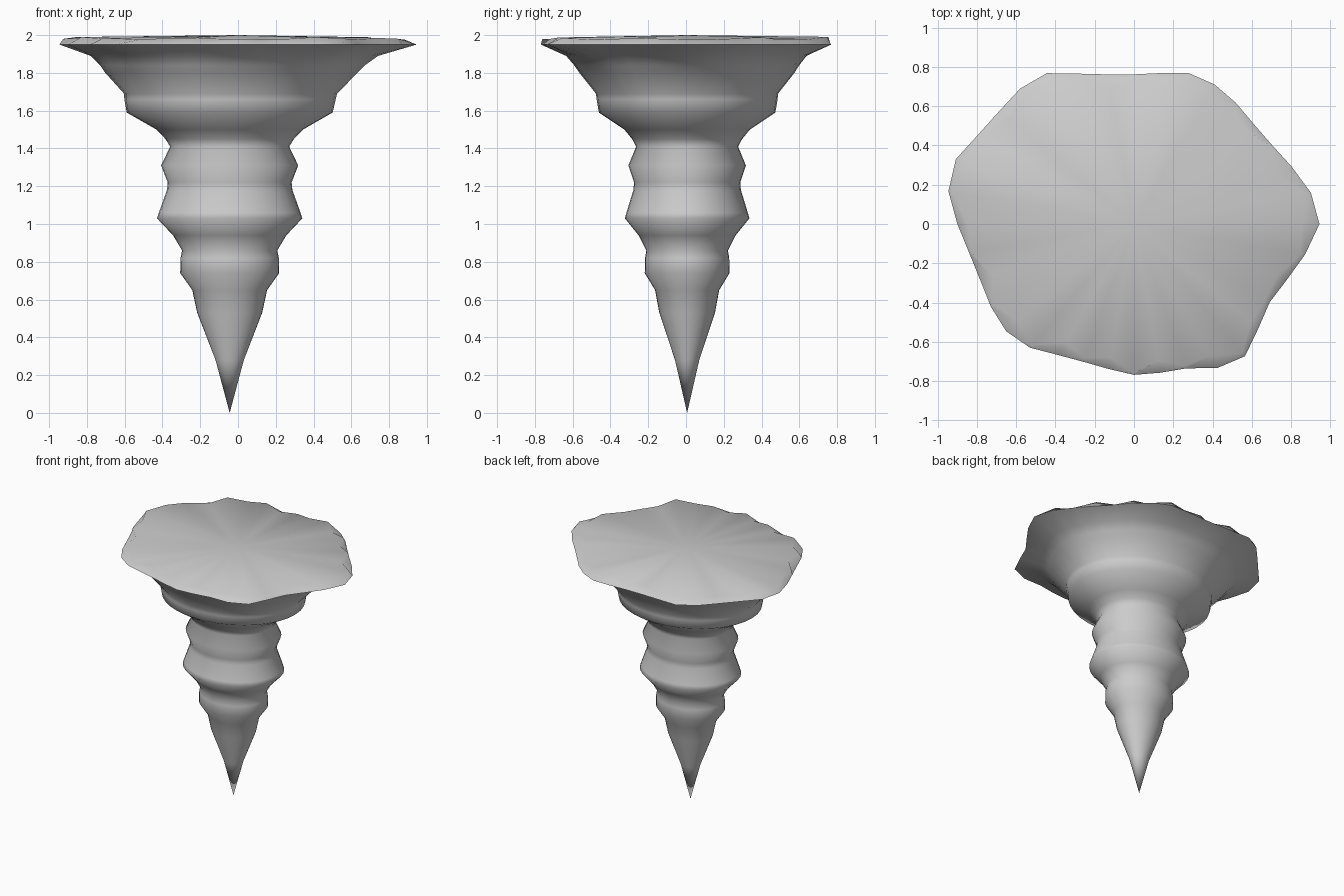
import bpy, bmesh, math, random

if "Cube" in bpy.data.objects:
    bpy.data.objects.remove(bpy.data.objects["Cube"])

random.seed(4)
N = 36
CX, CY, RATIO = -0.044, 0.006, 0.857

# body profile: height, half width in x, blend towards the ragged rim outline
profile = [(0.28, 0.075, 0), (0.53, 0.172, 0), (0.65, 0.198, 0), (0.74, 0.262, 0),
           (0.82, 0.26, 0), (0.86, 0.252, 0), (0.94, 0.30, 0), (1.03, 0.385, 0),
           (1.06, 0.375, 0), (1.18, 0.332, 0), (1.22, 0.328, 0), (1.31, 0.363, 0),
           (1.41, 0.315, 0), (1.45, 0.34, 0), (1.50, 0.388, 0), (1.59, 0.545, 0),
           (1.66, 0.56, 0.03), (1.69, 0.565, 0.08), (1.80, 0.67, 0.15),
           (1.84, 0.705, 0.25), (1.89, 0.765, 0.5), (1.95, 0.948, 1)]

# ragged rim outline seen from above
outline = [(.945, 0), (.93, .11), (.86, .23), (.66, .45), (.5, .64), (.38, .735),
           (.26, .775), (-.05, .76), (-.44, .77), (-.54, .73), (-.62, .65), (-.78, .47),
           (-.88, .37), (-.95, .27), (-.945, .15), (-.9, 0), (-.81, -.22), (-.73, -.42),
           (-.67, -.53), (-.57, -.62), (-.3, -.69), (-.02, -.77), (.12, -.76),
           (.27, -.735), (.42, -.735), (.55, -.70), (.62, -.58), (.66, -.44),
           (.82, -.23), (.91, -.1)]


def rim_point(a):
    """Where a ray at angle a from the origin meets the outline."""
    dx, dy = math.cos(a), math.sin(a)
    for (x1, y1), (x2, y2) in zip(outline, outline[1:] + outline[:1]):
        c1, c2 = dx * y1 - dy * x1, dx * y2 - dy * x2
        if c1 <= 1e-9 and c2 > 1e-9 and dx * x1 + dy * y1 > 0:
            f = c1 / (c1 - c2)
            return x1 + f * (x2 - x1), y1 + f * (y2 - y1)
    return outline[0]


angles = [2 * math.pi * i / N for i in range(N)]
rim = [rim_point(a) for a in angles]
bm = bmesh.new()


def bridge(lo, hi):
    for i in range(N):
        j = (i + 1) % N
        bm.faces.new((lo[i], lo[j], hi[j], hi[i]))


# stepped spike, gradually taking on the rim shape
tip = bm.verts.new((CX, CY, 0))
rings = []
for z, r, t in profile:
    ring = []
    for a, (ox, oy) in zip(angles, rim):
        s = r / 0.948
        ex, ey = CX + r * math.cos(a), CY + r * RATIO * math.sin(a)
        ring.append(bm.verts.new((ex + (ox * s - ex) * t, ey + (oy * s - ey) * t, z)))
    rings.append(ring)
for i in range(N):
    bm.faces.new((tip, rings[0][(i + 1) % N], rings[0][i]))
for lo, hi in zip(rings, rings[1:]):
    bridge(lo, hi)

# chipped edge and flat top
edge = []
for i, (ox, oy) in enumerate(rim):
    s = random.uniform(0.965, 0.99) if i % 2 else random.uniform(0.90, 0.945)
    edge.append(bm.verts.new((ox * s, oy * s, random.uniform(1.975, 1.992))))
bridge(rings[-1], edge)
centre = bm.verts.new((0, 0, 2.0))
for i in range(N):
    bm.faces.new((edge[i], edge[(i + 1) % N], centre))

bmesh.ops.recalc_face_normals(bm, faces=bm.faces)
mesh = bpy.data.meshes.new("hanging_rock")
bm.to_mesh(mesh)
bm.free()
rock = bpy.data.objects.new("hanging_rock", mesh)
bpy.context.collection.objects.link(rock)
bpy.context.view_layer.objects.active = rock
rock.select_set(True)
bpy.ops.object.shade_smooth_by_angle(angle=math.radians(65))
